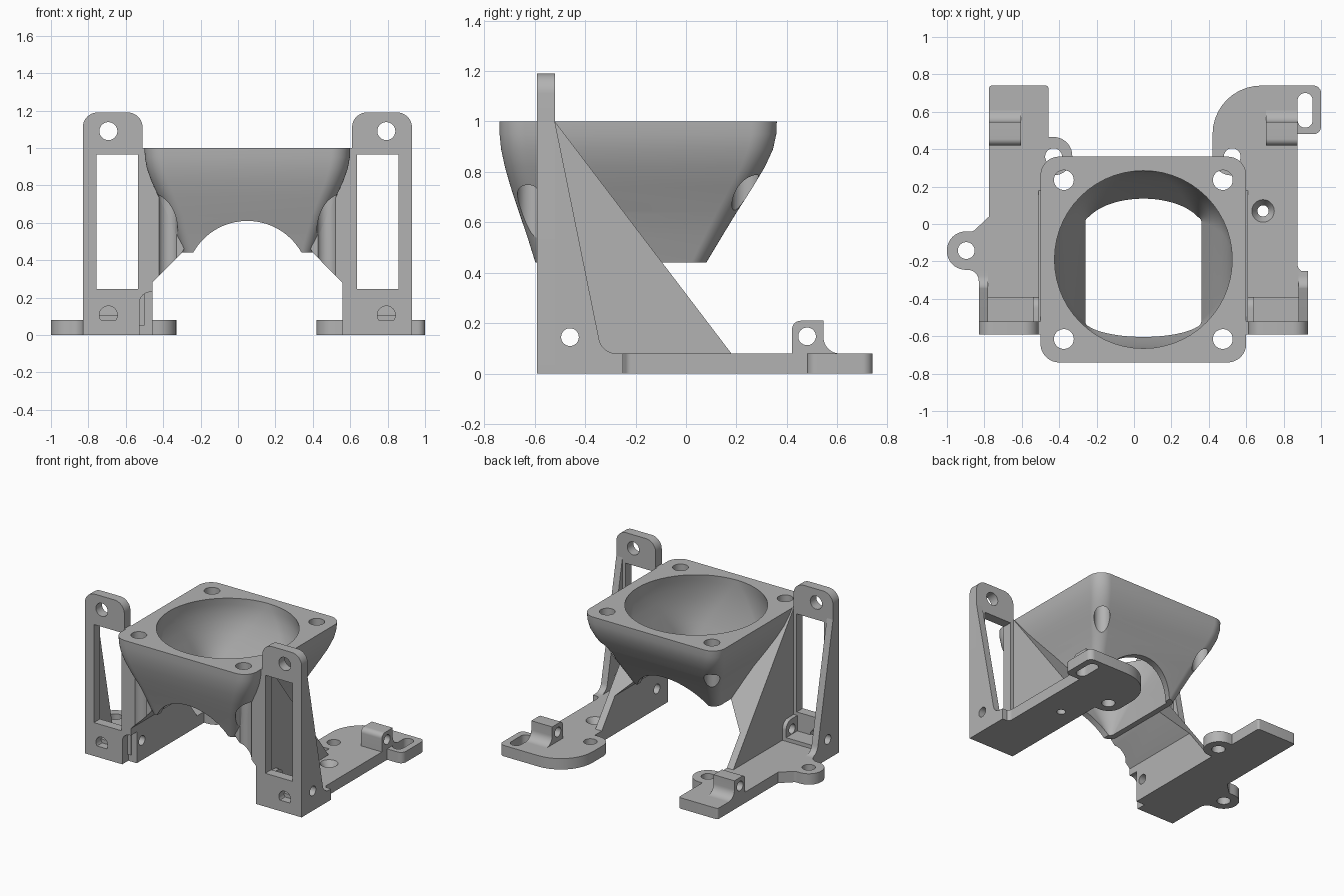
import bpy, bmesh, math
from mathutils import Vector

if "Cube" in bpy.data.objects:
    bpy.data.objects.remove(bpy.data.objects["Cube"])

grey = bpy.data.materials.new("plain grey")
grey.use_nodes = True
colour = (0.45, 0.45, 0.45, 1)
grey.diffuse_color = colour
grey.node_tree.nodes["Principled BSDF"].inputs["Base Color"].default_value = colour

CX = 0.05  # mirror line of the funnel and uprights


def make(name, bm):
    bmesh.ops.recalc_face_normals(bm, faces=bm.faces)
    me = bpy.data.meshes.new(name)
    bm.to_mesh(me)
    bm.free()
    ob = bpy.data.objects.new(name, me)
    bpy.context.collection.objects.link(ob)
    me.materials.append(grey)
    return ob


def rounded(corners, n=10):
    """Outline from (u, v) or (u, v, radius) corners, each one filleted."""
    out = []
    for i, c in enumerate(corners):
        p = Vector(c[:2])
        r = c[2] if len(c) > 2 else 0
        if not r:
            out.append(p)
            continue
        a = (Vector(corners[i - 1][:2]) - p).normalized()
        b = (Vector(corners[(i + 1) % len(corners)][:2]) - p).normalized()
        half = a.angle(b) / 2
        mid = p + (a + b).normalized() * (r / math.sin(half))
        start = p + a * (r / math.tan(half)) - mid
        end = p + b * (r / math.tan(half)) - mid
        sweep = start.angle(end)
        for k in range(n + 1):
            t = k / n
            out.append(mid + (start * math.sin((1 - t) * sweep)
                              + end * math.sin(t * sweep)) / math.sin(sweep))
    return out


def prism(name, corners, axis, lo, hi):
    """Extrude an outline along an axis: yz for x, xz for y, xy for z."""
    place = {"x": lambda p, w: (w, p[0], p[1]),
             "y": lambda p, w: (p[0], w, p[1]),
             "z": lambda p, w: (p[0], p[1], w)}[axis]
    pts = rounded(corners)
    bm = bmesh.new()
    rings = [[bm.verts.new(place(p, w)) for p in pts] for w in (lo, hi)]
    bm.faces.new(rings[0])
    bm.faces.new(rings[1])
    for i in range(len(pts)):
        bm.faces.new((rings[0][i - 1], rings[0][i], rings[1][i], rings[1][i - 1]))
    return make(name, bm)


def box_outline(u0, u1, v0, v1, r=0):
    return [(u0, v0, r), (u1, v0, r), (u1, v1, r), (u0, v1, r)]


def rod(u, v, r, axis, lo, hi, n=48):
    circle = [(u + r * math.cos(2 * math.pi * k / n),
               v + r * math.sin(2 * math.pi * k / n)) for k in range(n)]
    return prism("cutter", circle, axis, lo, hi)


def cut(ob, *cutters):
    for c in cutters:
        c.hide_render = True
        m = ob.modifiers.new("cut", "BOOLEAN")
        m.operation, m.solver, m.object = "DIFFERENCE", "EXACT", c
    deps = bpy.context.evaluated_depsgraph_get()
    me = bpy.data.meshes.new_from_object(ob.evaluated_get(deps))
    ob.modifiers.clear()
    ob.data = me
    for c in cutters:
        bpy.data.objects.remove(c)
    return ob


def rim_holes():
    return [rod(CX + sx * 0.425, -0.19 + sy * 0.425, 0.053, "z", 0.2, 1.1)
            for sx in (-1, 1) for sy in (-1, 1)]


# Funnel: rounded square outside, round-to-square bore, arch through front and back
# rows: z, half width, front y, back y, corner radius
outer = [(1, .55, -.74, .36, .1), (.95, .548, -.739, .358, .1), (.89, .537, -.733, .345, .1),
         (.82, .512, -.718, .313, .095), (.74, .475, -.695, .265, .09),
         (.64, .425, -.662, .201, .08), (.54, .386, -.628, .14, .07), (.44, .35, -.597, .08, .06)]
inner = [(1, .475, -.665, .285, .474), (.95, .473, -.664, .28, .44), (.89, .464, -.66, .268, .39),
         (.82, .445, -.652, .243, .33), (.74, .417, -.637, .205, .25),
         (.64, .377, -.613, .152, .17), (.54, .342, -.582, .097, .1), (.44, .31, -.55, .04, .03)]
bm = bmesh.new()
loops = []
for z, h, y0, y1, r in outer + inner[::-1]:
    pts = rounded(box_outline(CX - h, CX + h, y0, y1, r), 14)
    loops.append([bm.verts.new((p.x, p.y, z)) for p in pts])
for j, loop in enumerate(loops):
    prev = loops[j - 1]
    for i in range(len(loop)):
        bm.faces.new((prev[i - 1], prev[i], loop[i], loop[i - 1]))
funnel = make("funnel", bm)
cut(funnel, rod(CX, 0.278, 0.332, "y", -1, 1, 96), *rim_holes())


# Uprights, mirrored about the funnel centre
def upright(side, s):
    X = lambda d: CX + s * d

    def slab(name, yz, d0, d1):
        return prism(side + name, yz, "x", *sorted((X(d0), X(d1))))

    def bolt():
        return rod(-0.46, 0.145, 0.035, "x", *sorted((X(0.4), X(1.0))))

    def notch():
        return prism("cutter", [(X(0.577), -0.1), (X(0.577), 0.23, 0.06),
                                (X(0.45), 0.23), (X(0.45), -0.1)], "y", -0.7, -0.52)
    notches = (lambda: [notch()]) if s < 0 else (lambda: [])

    plate = prism(side + "front_plate", [(X(0.88), 0), (X(0.56), 0), (X(0.56), 1.19, 0.08),
                                         (X(0.88), 1.19, 0.08)], "y", -0.59, -0.52)
    cut(plate, prism("cutter", box_outline(X(0.585), X(0.807), 0.245, 0.965), "y", -0.7, -0.4),
        *[rod(X(0.743), z, 0.048, "y", -0.7, -0.4) for z in (0.107, 1.09)], *notches())

    gusset = slab("outer_gusset", [(-0.59, 0), (-0.25, 0), (-0.25, 0.08), (-0.333, 0.08, 0.07),
                                   (-0.52, 1.0), (-0.59, 1.0)], 0.83, 0.88)
    cut(gusset, bolt())
    wall = slab("inner_wall", [(-0.59, 0), (0.18, 0), (0.18, 0.08),
                               (-0.52, 1.0), (-0.59, 1.0)], 0.508, 0.56)
    cut(wall, bolt(), *notches())
    boss = slab("bolt_boss", [(-0.53, 0.05), (-0.39, 0.05), (-0.39, 0.22, 0.06),
                              (-0.53, 0.22)], 0.55, 0.59)
    cut(boss, bolt())
    slab("floor_step", box_outline(-0.53, -0.39, 0.05, 0.107), 0.58, 0.84)

    # web joining wall and funnel, its back end following the wall slope
    bm = bmesh.new()
    front, back = [], []
    for d, z in ((0.515, 0.273), (0.35, 0.44), (0.338, 0.46), (0.41, 0.64), (0.515, 0.85)):
        front.append(bm.verts.new((X(d), -0.59, z)))
        back.append(bm.verts.new((X(d), -0.52 + 0.7 * (1 - z) / 0.92, z)))
    bm.faces.new(front)
    bm.faces.new(back)
    for i in range(len(front)):
        bm.faces.new((front[i - 1], front[i], back[i], back[i - 1]))
    cut(make(side + "web", bm), *rim_holes())
    return notches


right_notch = upright("right_", -1)
upright("left_", 1)

# Right foot with two round ears
right_foot = prism("right_foot", [
    (-.83, -.59), (-.458, -.59), (-.458, .26), (-.33, .26, .1), (-.33, .465, .1), (-.458, .465),
    (-.458, .74, .015), (-.775, .74, .015), (-.775, .04), (-.86, -.04, .03),
    (-1, -.04, .1), (-1, -.245, .1), (-.83, -.245, .06)], "z", 0, 0.08)
cut(right_foot, rod(-.43, .36, .045, "z", -1, 1), rod(-.897, -.142, .045, "z", -1, 1),
    *right_notch())

# Left foot with sweeping back corner, slotted ear and countersunk hole
left_foot = prism("left_foot", [
    (.558, -.59), (.925, -.59), (.925, -.29, .05), (.875, -.23, .03), (.875, .48),
    (1, .48, .04), (1, .74, .04), (.42, .74, .26), (.42, .26, .1), (.558, .26)], "z", 0, 0.08)
bm = bmesh.new()
bmesh.ops.create_cone(bm, cap_ends=True, segments=48, radius1=0.03, radius2=0.066, depth=0.06)
sink = make("cutter", bm)
sink.location = (0.69, 0.07, 0.06)
cut(left_foot, rod(.525, .36, .045, "z", -1, 1), rod(.69, .07, .03, "z", -1, 1), sink,
    prism("cutter", box_outline(.875, .955, .515, .7, .039), "z", -1, 1))

# Cross-drilled lugs at the back
for name, x0, x1 in (("right_back_lug", -.775, -.605), ("left_back_lug", .705, .875)):
    lug = prism(name, [(.42, .06), (.42, .21, .035), (.545, .21), (.545, .08, .065),
                       (.615, .08), (.615, .06)], "x", x0, x1)
    cut(lug, rod(.48, .148, .035, "x", x0 - .1, x1 + .1))

# Smooth curved faces, keep edges sharp
bpy.context.view_layer.update()
for ob in bpy.context.collection.objects:
    if ob.type == "MESH" and ob.data.materials and ob.data.materials[0] == grey:
        bpy.ops.object.select_all(action="DESELECT")
        ob.select_set(True)
        bpy.context.view_layer.objects.active = ob
        bpy.ops.object.shade_smooth_by_angle(angle=math.radians(30))
